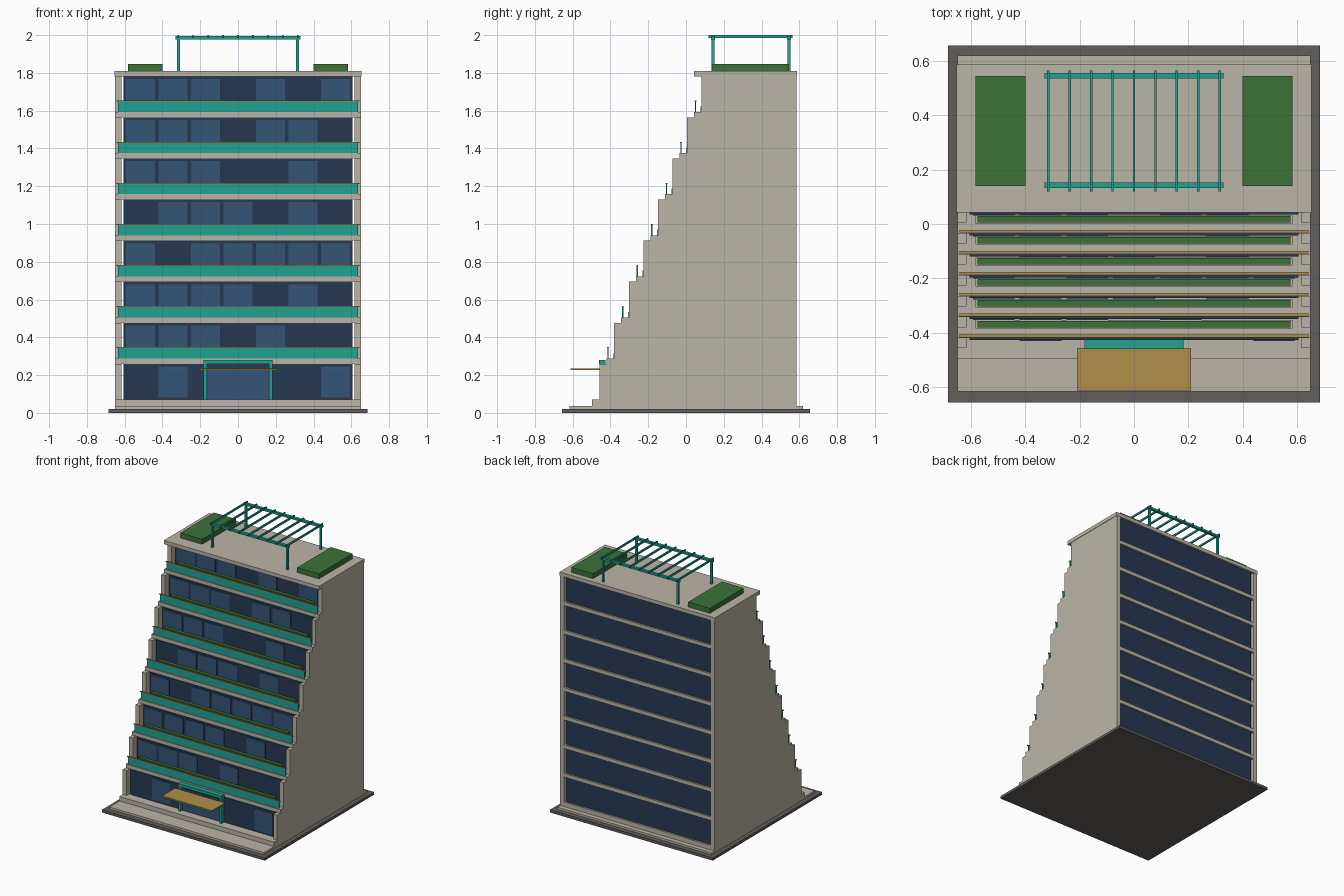
import bpy

if "Cube" in bpy.data.objects:
    bpy.data.objects.remove(bpy.data.objects["Cube"])


def material(name, r, g, b):
    m = bpy.data.materials.new(name)
    m.diffuse_color = (r, g, b, 1)
    m.use_nodes = True
    m.node_tree.nodes["Principled BSDF"].inputs["Base Color"].default_value = m.diffuse_color
    return m


CONCRETE = material("concrete", 0.50, 0.46, 0.39)
TEAL = material("teal", 0.015, 0.36, 0.29)
GLASS = material("dark_glass", 0.02, 0.04, 0.085)
PANE = material("light_glass", 0.035, 0.09, 0.18)
GREEN = material("planting", 0.045, 0.17, 0.04)
GOLD = material("gold", 0.43, 0.28, 0.07)
PAVING = material("paving", 0.12, 0.11, 0.105)


def box(name, x, y, z, mat):
    """Box from (min, max) ranges on each axis."""
    xs, ys, zs = x, y, z
    verts = [(a, b, c) for a in xs for b in ys for c in zs]
    faces = [(0, 1, 3, 2), (4, 6, 7, 5), (0, 4, 5, 1),
             (2, 3, 7, 6), (0, 2, 6, 4), (1, 5, 7, 3)]
    me = bpy.data.meshes.new(name)
    me.from_pydata(verts, [], faces)
    me.materials.append(mat)
    ob = bpy.data.objects.new(name, me)
    bpy.context.collection.objects.link(ob)
    return ob


def pair(name, x, y, z, mat):
    """Box and its mirror image across x = 0."""
    box(name + "_right", x, y, z, mat)
    box(name + "_left", (-x[1], -x[0]), y, z, mat)


FLOORS, RISE, STEP = 8, 0.2175, 0.077
BACK, SLAB = 0.585, 0.028

# Ground plinth and step
box("plinth", (-0.685, 0.685), (-0.657, 0.657), (0, 0.02), PAVING)
box("ground_step", (-0.65, 0.65), (-0.617, 0.62), (0.02, 0.036), CONCRETE)

# Columns of lighter panes on each storey
panes = [(1, 6), (0, 1, 2, 4), (0, 1, 2, 3, 5), (0, 2, 3, 4, 5, 6),
         (1, 2, 3, 5), (0, 1, 2, 5), (0, 1, 2, 4, 5), (0, 1, 2, 4, 6)]

# Terraced storeys, each stepping back
for k in range(FLOORS):
    front = -0.497 + STEP * k
    top = 0.07 + RISE * k
    ceil = top + RISE - SLAB
    low = 0.036 if k == 0 else top - SLAB
    box(f"floor_slab_{k}", (-0.65, 0.65), (front, BACK), (low, top), CONCRETE)
    pair(f"side_wall_{k}", (0.617, 0.65), (front + 0.04, BACK), (top, ceil), CONCRETE)
    glass = front + 0.07
    box(f"glazing_{k}", (-0.605, 0.605), (glass, 0.572), (top, ceil), GLASS)
    for c in panes[k]:
        x = -0.516 + 0.172 * c
        box(f"pane_{k}_{c}", (x - 0.077, x + 0.077), (glass - 0.004, glass),
            (top + 0.012, ceil - 0.014), PANE)
    if k:
        # Balcony parapet, handrail and planter
        box(f"balcony_panel_{k}", (-0.635, 0.635), (front + 0.005, front + 0.011),
            (top, top + 0.055), TEAL)
        box(f"handrail_{k}", (-0.642, 0.642), (front + 0.003, front + 0.013),
            (top + 0.055, top + 0.06), GOLD)
        box(f"planter_{k}", (-0.583, 0.583), (front + 0.036, front + 0.066),
            (top, top + 0.03), CONCRETE)
        box(f"hedge_{k}", (-0.575, 0.575), (front + 0.04, front + 0.064),
            (top + 0.03, top + 0.054), GREEN)

# Roof slab
ROOF = 0.07 + RISE * FLOORS
box("roof_slab", (-0.653, 0.653), (0.042, 0.587), (ROOF - SLAB, ROOF), CONCRETE)

# Entrance portal, door and canopy
pair("portal_post", (0.165, 0.182), (-0.457, -0.427), (0.07, 0.262), TEAL)
box("portal_header", (-0.182, 0.182), (-0.46, -0.425), (0.258, 0.28), TEAL)
box("entrance_door", (-0.162, 0.162), (-0.434, -0.427), (0.07, 0.235), PANE)
box("canopy", (-0.21, 0.21), (-0.612, -0.457), (0.226, 0.236), GOLD)

# Roof gardens
pair("roof_garden", (0.40, 0.583), (0.14, 0.545), (ROOF, 1.848), GREEN)

# Roof pergola
for side, y in (("front", 0.143), ("back", 0.545)):
    pair(f"pergola_post_{side}", (0.308, 0.322), (y - 0.007, y + 0.007),
         (ROOF, 1.98), TEAL)
    box(f"pergola_beam_{side}", (-0.33, 0.33), (y - 0.01, y + 0.01),
        (1.978, 1.994), TEAL)
for i in range(9):
    x = -0.316 + 0.079 * i
    box(f"pergola_slat_{i}", (x - 0.0045, x + 0.0045), (0.12, 0.565),
        (1.986, 2.0), TEAL)
